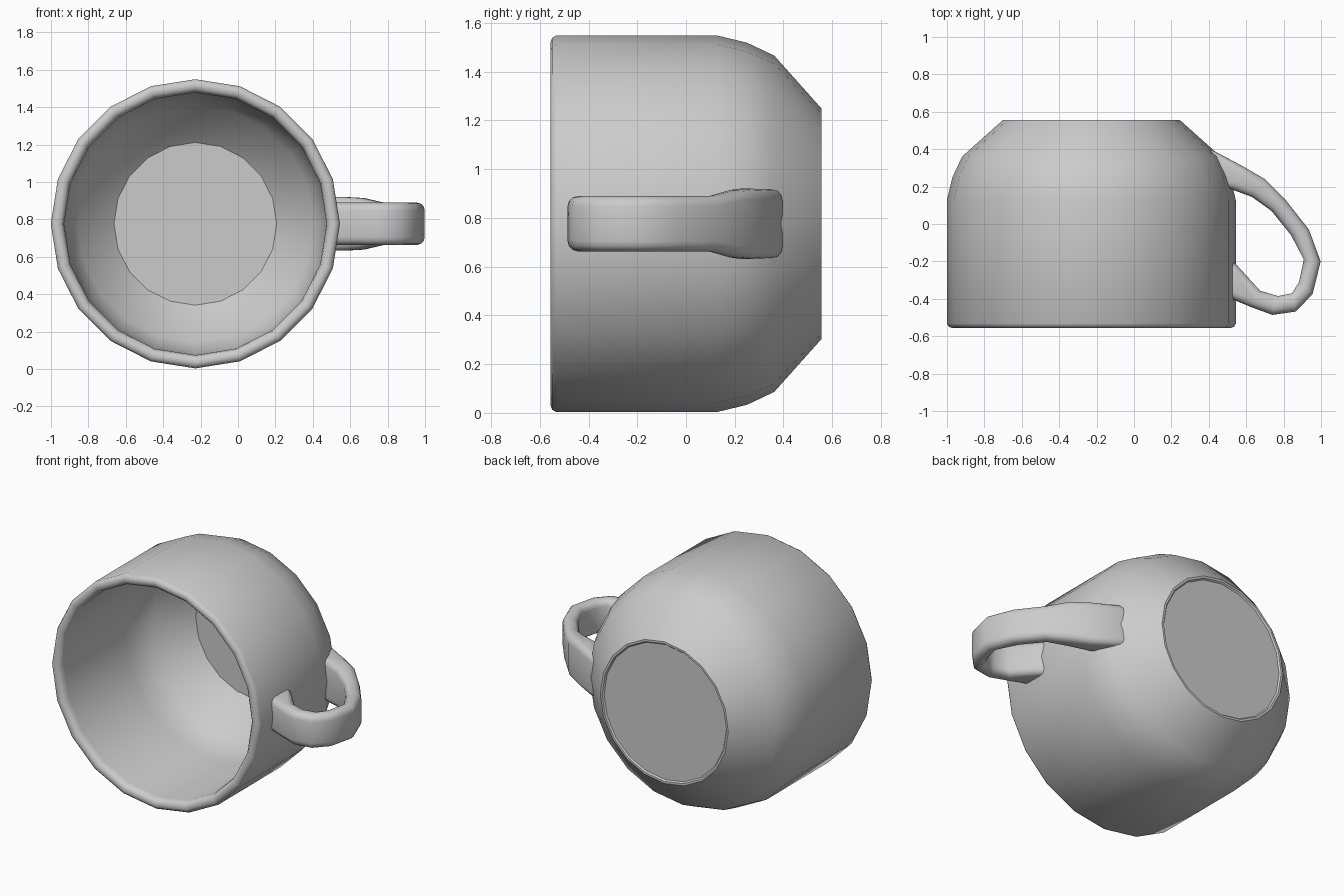
import bpy, bmesh
from math import sin, cos, pi, radians
from mathutils import Vector

if "Cube" in bpy.data.objects:
    bpy.data.objects.remove(bpy.data.objects["Cube"])

CX, CZ, SIDES = -0.228, 0.776, 20


def finish(bm, name, angle):
    bmesh.ops.recalc_face_normals(bm, faces=bm.faces)
    mesh = bpy.data.meshes.new(name)
    bm.to_mesh(mesh)
    bm.free()
    ob = bpy.data.objects.new(name, mesh)
    bpy.context.collection.objects.link(ob)
    bpy.ops.object.select_all(action='DESELECT')
    ob.select_set(True)
    bpy.context.view_layer.objects.active = ob
    bpy.ops.object.shade_smooth_by_angle(angle=radians(angle))
    return ob


def loft(bm, rings):
    loops = [[bm.verts.new(p) for p in ring] for ring in rings]
    n = len(loops[0])
    for a, b in zip(loops, loops[1:]):
        for i in range(n):
            j = (i + 1) % n
            bm.faces.new((a[i], a[j], b[j], b[i]))
    bm.faces.new(loops[0])
    bm.faces.new(loops[-1])


# Cup: (radius, y) from the base, over the outside and rim, to the inner floor
profile = [(0.452, 0.545), (0.460, 0.555), (0.474, 0.555), (0.690, 0.362),
           (0.743, 0.250), (0.773, 0.125), (0.773, -0.532), (0.763, -0.549),
           (0.745, -0.556), (0.722, -0.552), (0.707, -0.535), (0.702, -0.510),
           (0.702, 0.110), (0.678, 0.225), (0.632, 0.325), (0.435, 0.500)]
bm = bmesh.new()
loft(bm, [[(CX + r * cos(2 * pi * i / SIDES), y, CZ + r * sin(2 * pi * i / SIDES))
           for i in range(SIDES)] for r, y in profile])
finish(bm, "cup_body", 40)

# Handle: outer point, inner point and half width of each cross-section
stations = [((0.39, 0.395), (0.47, 0.200), 0.138),
            ((0.42, 0.395), (0.51, 0.190), 0.140),
            ((0.58, 0.310), (0.53, 0.182), 0.144),
            ((0.70, 0.240), (0.63, 0.145), 0.138),
            ((0.81, 0.130), (0.735, 0.070), 0.114),
            ((0.935, -0.03), (0.840, -0.060), 0.113),
            ((0.998, -0.20), (0.908, -0.190), 0.113),
            ((0.955, -0.375), (0.882, -0.310), 0.113),
            ((0.865, -0.468), (0.845, -0.370), 0.113),
            ((0.74, -0.486), (0.770, -0.385), 0.113),
            ((0.62, -0.442), (0.675, -0.357), 0.113),
            ((0.54, -0.408), (0.545, -0.215), 0.113),
            ((0.50, -0.395), (0.50, -0.180), 0.113)]


def section(outer, inner, half):
    outer, inner = Vector((*outer, CZ)), Vector((*inner, CZ))
    mid, axis = (outer + inner) / 2, (outer - inner).normalized()
    depth = (outer - inner).length / 2
    corner = min(0.042, depth * 0.9)
    ring = []
    for k, (sa, sz) in enumerate([(1, 1), (-1, 1), (-1, -1), (1, -1)]):
        for t in range(4):
            ang = k * pi / 2 + t * pi / 6
            a = sa * (depth - corner) + corner * cos(ang)
            z = sz * (half - corner) + corner * sin(ang)
            ring.append(mid + axis * a + Vector((0, 0, z)))
    return ring


bm = bmesh.new()
loft(bm, [section(*s) for s in stations])
finish(bm, "handle", 50)
